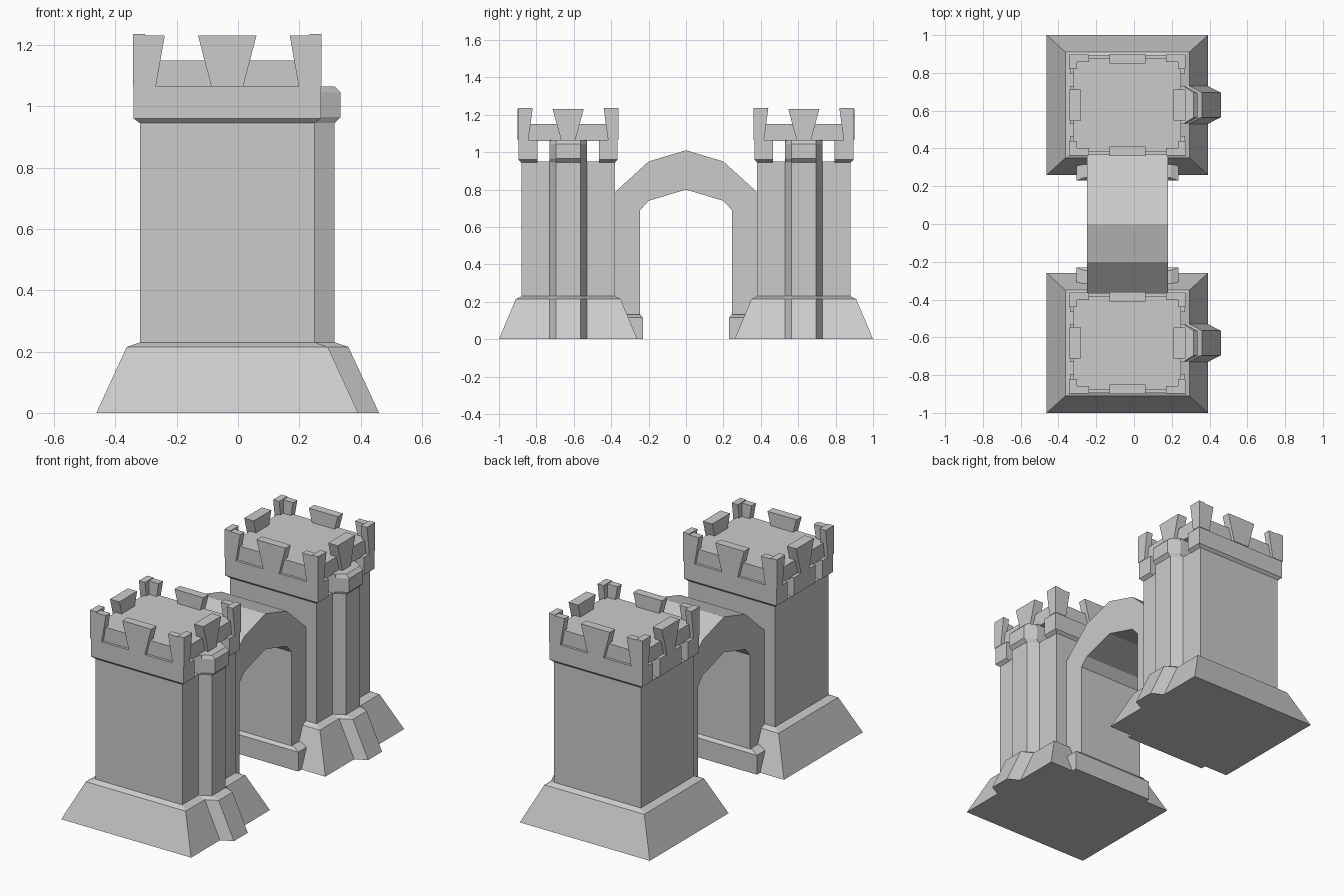
import bpy, bmesh

old = bpy.data.objects.get("Cube")
if old:
    bpy.data.objects.remove(old)

stone = bpy.data.materials.new("grey stone")
stone.diffuse_color = (0.6, 0.6, 0.6, 1)
stone.use_nodes = True
stone.node_tree.nodes["Principled BSDF"].inputs["Base Color"].default_value = (0.6, 0.6, 0.6, 1)

CX = -0.035      # centre line of the towers
TOWER_Y = 0.63   # distance of each tower from the middle


def loft(name, rings, origin):
    """Closed solid through a stack of matching rings of points."""
    bm = bmesh.new()
    loops = [[bm.verts.new(p) for p in ring] for ring in rings]
    n = len(loops[0])
    for a, b in zip(loops, loops[1:]):
        for i in range(n):
            j = (i + 1) % n
            bm.faces.new((a[i], a[j], b[j], b[i]))
    bm.faces.new(loops[0][::-1])
    bm.faces.new(loops[-1])
    bmesh.ops.recalc_face_normals(bm, faces=bm.faces)
    mesh = bpy.data.meshes.new(name)
    bm.to_mesh(mesh)
    bm.free()
    mesh.materials.append(stone)
    obj = bpy.data.objects.new(name, mesh)
    obj.location = origin
    bpy.context.collection.objects.link(obj)
    return obj


def rect(x0, x1, y0, y1, z):
    return [(x0, y0, z), (x1, y0, z), (x1, y1, z), (x0, y1, z)]


def centred(hx, hy, z):
    return rect(-hx, hx, -hy, hy, z)


def bay(x_in, x_out, z, wide=0.1, narrow=0.065):
    """Chamfered outline of the half-column on the +x wall."""
    return [(0, -wide, z), (x_in, -wide, z), (x_out, -narrow, z),
            (x_out, narrow, z), (x_in, wide, z), (0, wide, z)]


def tower(side, y):
    at = (CX, y, 0)

    def part(name, *rings):
        loft(side + "_" + name, rings, at)

    # Flared base and shaft
    part("base", centred(0.427, 0.37, 0), centred(0.328, 0.28, 0.215),
         centred(0.285, 0.25, 0.23))
    part("shaft", centred(0.285, 0.25, 0.2), centred(0.285, 0.25, 0.95))

    # Half-column with its own foot and head
    part("column_foot", bay(0.427, 0.495, 0), bay(0.328, 0.395, 0.215),
         bay(0.285, 0.35, 0.23))
    part("column", bay(0.285, 0.35, 0.22), bay(0.285, 0.35, 0.95))
    part("column_head", bay(0.285, 0.35, 0.945), bay(0.305, 0.37, 0.965),
         bay(0.305, 0.37, 1.045), bay(0.295, 0.35, 1.065))

    # Overhanging band, open between its blocks on the x sides
    for s, label in ((-1, "front"), (1, "back")):
        ys = sorted((s * 0.165, s * 0.265))
        low = sorted((s * 0.165, s * 0.25))
        part(label + "_band", rect(-0.285, 0.285, *low, 0.945),
             rect(-0.305, 0.305, *ys, 0.96), rect(-0.305, 0.305, *ys, 1.065))
    part("middle_band", centred(0.285, 0.1, 0.945), centred(0.305, 0.1, 0.96),
         centred(0.305, 0.1, 1.065))
    part("roof", centred(0.285, 0.25, 1.06), centred(0.285, 0.25, 1.15))

    # Merlons widening upwards, in the middle of each side
    for s in (-1, 1):
        ys = sorted((s * 0.22, s * 0.27))
        xs = sorted((s * 0.245, s * 0.307))
        part("merlon_y", rect(-0.052, 0.052, *ys, 1.065), rect(-0.095, 0.095, *ys, 1.23))
        part("merlon_x", rect(*xs, -0.038, 0.038, 1.065), rect(*xs, -0.083, 0.083, 1.23))

        # Corner merlons made of two wings
        for t in (-1, 1):
            def wing(dx, dy, z):
                return rect(*sorted((s * 0.308, s * (0.308 - dx))),
                            *sorted((t * 0.268, t * (0.268 - dy))), z)
            part("corner_merlon_y", wing(0.075, 0.04, 1.065), wing(0.104, 0.04, 1.23))
            part("corner_merlon_x", wing(0.04, 0.055, 1.065), wing(0.04, 0.078, 1.235))


for side, sign in (("front", -1), ("back", 1)):
    tower(side + "_tower", sign * TOWER_Y)
    # Plinth under each arch leg
    inner, top, outer = sign * 0.23, sign * 0.245, sign * 0.4
    loft(side + "_plinth",
         [rect(-0.27, 0.27, *sorted((inner, outer)), 0),
          rect(-0.27, 0.27, *sorted((inner, outer)), 0.115),
          rect(-0.23, 0.23, *sorted((top, outer)), 0.132)], (CX, 0, 0))

# Arch between the towers: half profiles mirrored across the middle
outer = [(0.39, 0), (0.39, 0.777), (0.2, 0.95)]
inner = [(0.2, 0.74), (0.245, 0.69), (0.245, 0)]
half = outer + [(0, 1.01)]
inside = [(0, 0.8)] + inner
profile = half + [(-y, z) for y, z in outer[::-1]]
profile += [(-y, z) for y, z in inside[::-1]] + inner
loft("arch", [[(x, y, z) for y, z in profile] for x in (-0.215, 0.215)], (CX, 0, 0))
